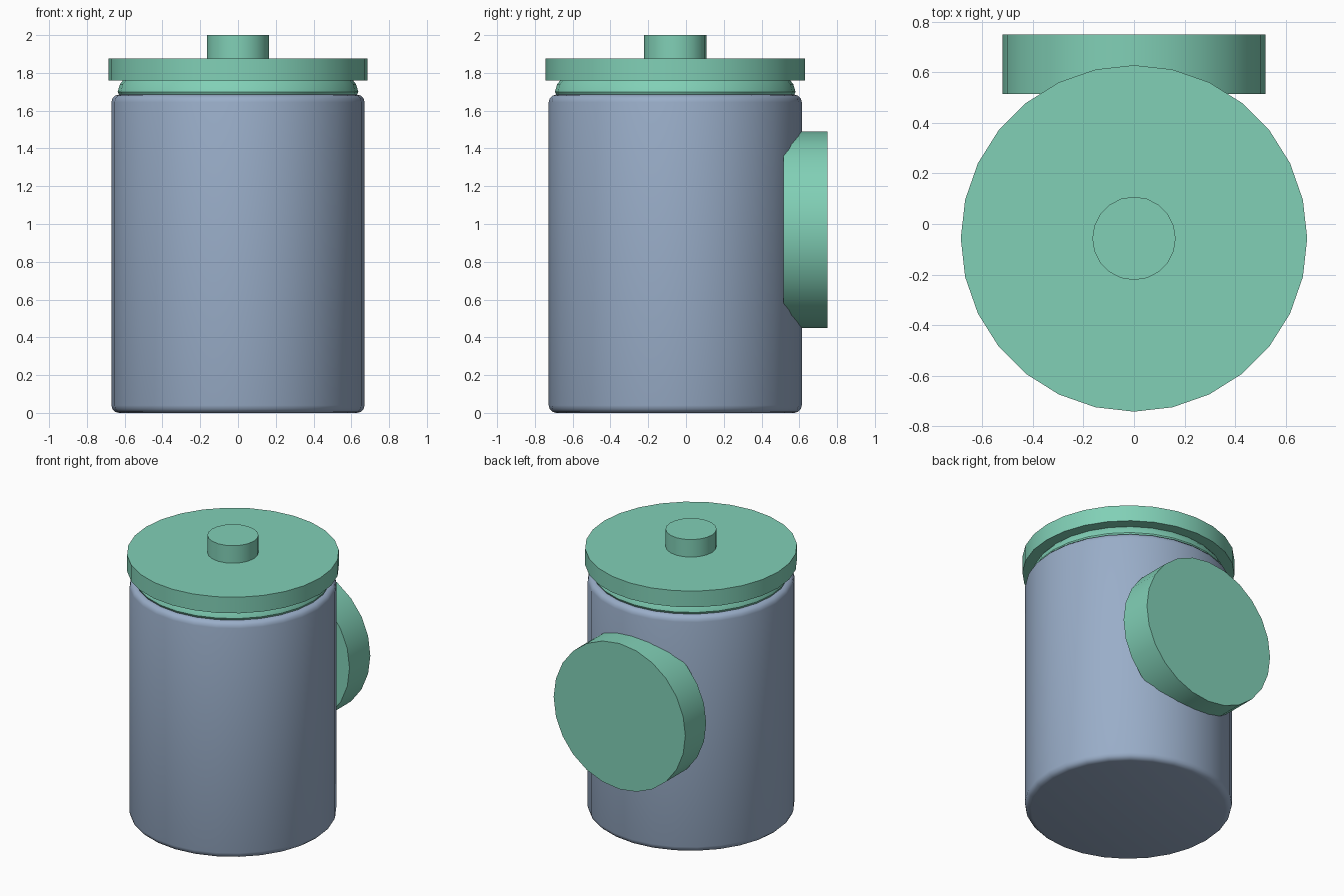
import bpy, math

if "Cube" in bpy.data.objects:
    bpy.data.objects.remove(bpy.data.objects["Cube"])

CY = -0.057  # axis of the canister


def material(name, rgb):
    m = bpy.data.materials.new(name)
    m.diffuse_color = (*rgb, 1)
    m.use_nodes = True
    m.node_tree.nodes["Principled BSDF"].inputs["Base Color"].default_value = m.diffuse_color
    return m


blue = material("slate blue", (0.32, 0.42, 0.58))
green = material("mint green", (0.22, 0.63, 0.47))


def finish(ob, name, mat):
    ob.name = name
    ob.data.materials.append(mat)
    bpy.ops.object.shade_smooth_by_angle(angle=math.radians(35))
    return ob


def cylinder(name, mat, radius, low, high, sides):
    bpy.ops.mesh.primitive_cylinder_add(vertices=sides, radius=radius, depth=high - low,
                                        location=(0, CY, (low + high) / 2))
    return finish(bpy.context.object, name, mat)


def lathe(name, mat, profile, sides):
    """Spin a closed (radius, height) outline from axis to axis."""
    verts, faces = [], []
    n = len(profile)
    for i in range(sides):
        a = math.tau * i / sides
        verts += [(r * math.cos(a), r * math.sin(a), z) for r, z in profile]
    for i in range(sides):
        j = (i + 1) % sides
        faces += [(i * n + k, j * n + k, j * n + k + 1, i * n + k + 1) for k in range(n - 1)]
    faces.append([i * n for i in reversed(range(sides))])
    faces.append([i * n + n - 1 for i in range(sides)])
    me = bpy.data.meshes.new(name)
    me.from_pydata(verts, [], faces)
    ob = bpy.data.objects.new(name, me)
    bpy.context.collection.objects.link(ob)
    bpy.ops.object.select_all(action='DESELECT')
    ob.select_set(True)
    bpy.context.view_layer.objects.active = ob
    ob.location.y = CY
    return finish(ob, name, mat)


# Main canister with rounded rims
R, H, B = 0.67, 1.685, 0.04
arc = [math.radians(a) for a in (-90, -60, -30, 0)]
outline = [(R - B + B * math.cos(a), B + B * math.sin(a)) for a in arc]
outline += [(r, H - z) for r, z in reversed(outline)]
lathe("canister_body", blue, outline, 28)

# Seal ring between canister and lid
lathe("seal_ring", green,
      [(0.60, 1.65), (0.625, 1.675), (0.637, 1.70), (0.625, 1.74), (0.605, 1.765)], 28)

# Lid and knob
cylinder("lid", green, 0.686, 1.76, 1.875, 28)
cylinder("lid_knob", green, 0.165, 1.87, 2.0, 20)

# Round mounting disc set into the back
bpy.ops.mesh.primitive_cylinder_add(vertices=24, radius=0.52, depth=0.235,
                                    location=(0, 0.6325, 0.97),
                                    rotation=(math.pi / 2, 0, 0))
finish(bpy.context.object, "back_disc", green)
